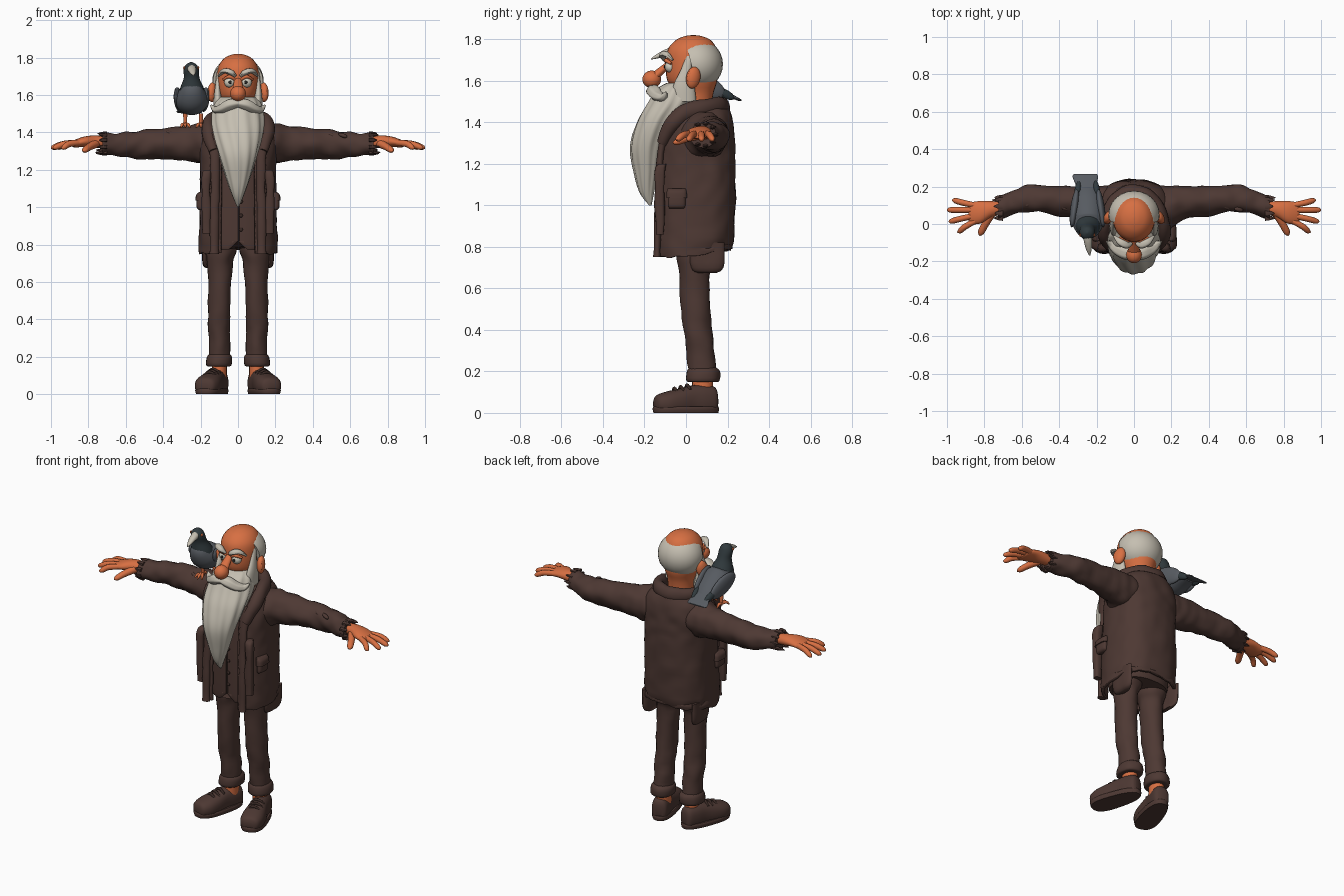
import bpy, bmesh, math, random
from mathutils import Vector, Matrix, noise

random.seed(4)
X, Y, Z = Vector((1, 0, 0)), Vector((0, 1, 0)), Vector((0, 0, 1))


def material(name, r, g, b):
    m = bpy.data.materials.new(name)
    m.diffuse_color = (r, g, b, 1)
    return m


SKIN = material("orange_skin", 0.68, 0.16, 0.055)
BROWN = material("brown_cloth", 0.075, 0.04, 0.033)
DARK = material("dark_brown", 0.04, 0.022, 0.018)
WHITE = material("grey_white_hair", 0.56, 0.52, 0.44)
EYE = material("eye_white", 0.65, 0.62, 0.52)
BLACK = material("pupil_black", 0.02, 0.02, 0.02)
GREY = material("feather_grey", 0.095, 0.105, 0.12)
TEAL = material("neck_feather_dark", 0.03, 0.042, 0.047)


def finish(name, bm, mat):
    bmesh.ops.recalc_face_normals(bm, faces=bm.faces)
    me = bpy.data.meshes.new(name)
    bm.to_mesh(me)
    bm.free()
    me.materials.append(mat)
    ob = bpy.data.objects.new(name, me)
    bpy.context.collection.objects.link(ob)
    return ob


def smooth_rings(rings, steps):
    """Catmull-Rom interpolation of (x, y, z, radius a, radius b)."""
    out, k = [], len(rings)
    for i in range(k - 1):
        q = [rings[max(0, min(k - 1, i + d))] for d in (-1, 0, 1, 2)]
        for j in range(steps):
            t = j / steps
            out.append([0.5 * (2 * b + (c - a) * t + (2 * a - 5 * b + 4 * c - d) * t * t
                               + (3 * b - a - 3 * c + d) * t ** 3) for a, b, c, d in zip(*q)])
    return out + [list(rings[-1])]


def loft(name, rings, mat, axis=None, n=20, steps=4, p=2, ripple=(0, 1), rough=0,
         s=1, gap=0, ref=Z, fn=None):
    """Skin elliptical rings along a path; s = -1 mirrors, gap leaves the front open."""
    R = smooth_rings(rings, steps)
    bm, rows = bmesh.new(), []
    for i, r in enumerate(R):
        c = Vector(r[:3])
        if axis:
            u, v = {'x': (Y, Z), 'y': (X, Z), 'z': (X, Y)}[axis]
        else:
            t = (Vector(R[min(i + 1, len(R) - 1)][:3]) - Vector(R[max(i - 1, 0)][:3])).normalized()
            u = t.cross(ref).normalized()
            v = u.cross(t)
        row = []
        for j in range(n + 1 if gap else n):
            th = math.radians(-90 + gap + (360 - 2 * gap) * j / n)
            f = 1 + ripple[0] * math.cos(ripple[1] * th + 2 * math.sin(i * 0.15))
            ca, sa = math.cos(th), math.sin(th)
            d = (u * max(r[3], 0.002) * math.copysign(abs(ca) ** (2 / p), ca)
                 + v * max(r[4], 0.002) * math.copysign(abs(sa) ** (2 / p), sa))
            co = c + d * f
            if rough:
                co += d.normalized() * rough * noise.noise(co * 16)
            if fn:
                co = fn(co)
            row.append(bm.verts.new((co.x * s, co.y, co.z)))
        rows.append(row)
    for a, b in zip(rows, rows[1:]):
        for j in range(n):
            k = (j + 1) % len(a)
            bm.faces.new((a[j], a[k], b[k], b[j]))
    if not gap:
        bm.faces.new(rows[0])
        bm.faces.new(rows[-1])
    return finish(name, bm, mat)


def blob(name, loc, size, mat, rot=(0, 0, 0), cuts=()):
    """Ellipsoid, optionally trimmed by (point, outward normal) planes."""
    bm = bmesh.new()
    bmesh.ops.create_uvsphere(bm, u_segments=24, v_segments=16, radius=1)
    m = Matrix.Translation(loc)
    for a, ax in zip(rot[::-1], 'ZYX'):
        m = m @ Matrix.Rotation(math.radians(a), 4, ax)
    bm.transform(m @ Matrix.Diagonal((*size, 1)))
    for co, no in cuts:
        g = bm.verts[:] + bm.edges[:] + bm.faces[:]
        r = bmesh.ops.bisect_plane(bm, geom=g, plane_co=co, plane_no=no, clear_outer=True)
        edges = [e for e in r['geom_cut'] if isinstance(e, bmesh.types.BMEdge)]
        bmesh.ops.holes_fill(bm, edges=edges, sides=0)
    return finish(name, bm, mat)


# Head, bald crown, back hair
loft("head", [(0, .05, 1.42, .075, .07), (0, .045, 1.53, .08, .085), (0, .03, 1.6, .103, .12),
              (0, .027, 1.68, .112, .123), (0, .03, 1.75, .106, .118), (0, .035, 1.795, .075, .085),
              (0, .035, 1.815, .035, .04), (0, .035, 1.82, .005, .005)], SKIN, 'z', 28)
blob("back_hair", (0, .05, 1.68), (.137, .128, .125), WHITE,
     cuts=[((0, .02, 1.7), (0, -1, -.25)), ((0, .1, 1.785), (0, -.25, 1)), ((0, .1, 1.58), (0, -.2, -1))])
blob("nose_tip", (0, -.165, 1.607), (.042, .045, .042), SKIN)
loft("nose_bridge", [(0, -.075, 1.69, .018, .02), (0, -.115, 1.655, .025, .026),
                     (0, -.16, 1.615, .034, .034)], SKIN, 'z')

# Beard with wavy strands
loft("beard", [(0, -.03, 1.59, .09, .06), (0, -.045, 1.56, .118, .095), (0, -.07, 1.49, .138, .115),
               (0, -.135, 1.4, .132, .1), (0, -.185, 1.28, .102, .083), (0, -.192, 1.15, .062, .057),
               (0, -.188, 1.06, .03, .034), (0, -.172, 1.0, .004, .006)],
     WHITE, 'z', 56, 6, ripple=(.035, 11))

for s in (-1, 1):
    side = "left" if s > 0 else "right"
    # Face details
    blob(side + "_ear", (s * .137, .035, 1.615), (.024, .036, .053), SKIN, (-12, 0, s * 25))
    blob(side + "_ear_hollow", (s * .152, .022, 1.618), (.009, .018, .032), SKIN, (-12, 0, s * 25))
    blob(side + "_eye", (s * .044, -.076, 1.668), (.03, .026, .029), EYE)
    blob(side + "_pupil", (s * .042, -.102, 1.668), (.008, .004, .009), BLACK)
    loft(side + "_eyelid", [(.016, -.088, 1.68, .008, .007), (.045, -.096, 1.698, .011, .01),
                            (.078, -.072, 1.682, .007, .006)], SKIN, n=10, s=s)
    loft(side + "_eyebrow", [(.014, -.105, 1.7, .008, .008), (.04, -.112, 1.722, .019, .015),
                             (.075, -.095, 1.728, .018, .013), (.105, -.065, 1.7, .006, .005)],
         WHITE, n=16, ripple=(.08, 5), s=s)
    loft(side + "_moustache", [(-.005, -.155, 1.555, .03, .02), (.04, -.155, 1.55, .036, .03),
                               (.085, -.135, 1.527, .033, .026), (.12, -.11, 1.522, .022, .018),
                               (.145, -.095, 1.545, .005, .005)], WHITE, n=24, ripple=(.05, 6), s=s)
    loft(side + "_sideburn", [(.1, .02, 1.72, .014, .02), (.108, .0, 1.65, .014, .026),
                              (.108, -.01, 1.58, .022, .05), (.1, -.01, 1.5, .03, .06)], WHITE, 'z', s=s)

    # Sleeve with worn ragged cuff
    loft(side + "_sleeve", [(.06, .07, 1.34, .12, .1), (.17, .085, 1.338, .118, .112), (.26, .115, 1.34, .09, .096),
                            (.4, .125, 1.338, .077, .08), (.55, .138, 1.335, .07, .074),
                            (.66, .11, 1.337, .064, .062), (.725, .085, 1.34, .063, .061)],
         BROWN, 'x', 28, 7, rough=.012, s=s)
    for k in range(9):
        a = k * math.tau / 9
        y, z = .085 + .056 * math.cos(a), 1.34 + .054 * math.sin(a)
        loft(side + "_cuff_rag", [(.7, y, z, .018, .012), (.73, y, z, .013, .009),
                                  (.74 + random.random() * .025, y, z, .002, .002)], BROWN, 'x', 6, 2, s=s)
    for k in range(6):
        x = .3 + k * .065
        blob(side + "_sleeve_tear", (s * x, .075 + random.random() * .05, 1.4 - .004 * k),
             (.026, .012, .011), BROWN, (random.uniform(-20, 20), 20, random.uniform(-30, 30)))

    # Hand
    loft(side + "_palm", [(.69, .085, 1.345, .034, .03), (.76, .08, 1.35, .042, .033), (.82, .063, 1.35, .06, .028),
                          (.87, .058, 1.34, .058, .021), (.885, .058, 1.337, .045, .014)], SKIN, 'x', s=s)
    for y0, x1, y1 in ((.1, .972, .128), (.075, 1.0, .075), (.045, .99, .012), (.015, .945, -.043)):
        m = (.86 + x1) / 2
        loft(side + "_finger", [(.85, y0, 1.345, .015, .016), (m, (y0 + y1) / 2, 1.338, .016, .017),
                                (x1 - .015, y1 + (y0 - y1) * .1, 1.32, .014, .014),
                                (x1, y1, 1.314, .003, .003)], SKIN, n=12, s=s)
    loft(side + "_thumb", [(.76, .06, 1.34, .024, .024), (.795, .0, 1.322, .02, .019),
                           (.818, -.045, 1.305, .017, .015), (.825, -.063, 1.3, .003, .003)], SKIN, n=12, s=s)

    # Trouser leg, turn-up, ankle
    loft(side + "_trouser_leg", [(.085, .045, .86, .085, .1), (.09, .045, .76, .08, .09), (.094, .04, .68, .065, .075),
                                 (.098, .05, .45, .06, .07), (.1, .07, .3, .056, .067), (.1, .082, .17, .056, .068)],
         BROWN, 'z', 24, 5, rough=.008, s=s)
    loft(side + "_turn_up", [(.1, .082, .148, .05, .06), (.1, .082, .155, .067, .078), (.1, .082, .2, .067, .08),
                             (.1, .082, .218, .05, .065)], BROWN, 'z', 24, 3, rough=.008, s=s)
    loft(side + "_ankle", [(.1, .08, .08, .04, .05), (.1, .08, .17, .04, .05)], SKIN, 'z', s=s)

    # Shoe, splayed outward
    turn = Matrix.Translation((.135, 0, 0)) @ Matrix.Rotation(math.radians(17), 4, 'Z')

    def place(co):
        return turn @ Vector((co.x, co.y, max(co.z, .004)))

    loft(side + "_shoe", [(0, -.158, .04, .025, .02), (0, -.145, .045, .052, .04), (0, -.1, .045, .068, .057),
                          (0, -.04, .05, .066, .066), (0, .03, .06, .055, .072), (0, .09, .06, .053, .075),
                          (0, .14, .06, .045, .066), (0, .155, .055, .025, .045)], BROWN, 'y', 24, p=2.4, s=s, fn=place)
    loft(side + "_sole", [(0, 0, 0, .066, .16), (0, 0, .02, .071, .164), (0, 0, .03, .066, .16)],
         BROWN, 'z', 32, 2, p=2.6, s=s, fn=lambda c: turn @ Vector((c.x * (1 - .8 * c.y), c.y, c.z)))
    for k in range(3):
        y, z = -.055 + k * .032, .113 + k * .008
        loft(side + "_lace", [(-.04, y, z - .018, .007, .007), (0, y - .004, z + .006, .008, .008),
                              (.04, y, z - .018, .007, .007)], DARK, n=8, s=s, fn=place)

    # Coat front edge, pocket, button row
    loft(side + "_coat_edge", [(.125, -.085, 1.4, .03, .02), (.122, -.122, 1.25, .025, .017),
                               (.125, -.135, 1.0, .024, .016), (.128, -.138, .75, .024, .016)],
         BROWN, 'z', 16, 5, rough=.008, s=s)
    loft(side + "_pocket", [(.197, -.045, .985, .012, .035), (.203, -.045, 1.0, .018, .042),
                            (.203, -.045, 1.06, .018, .042)], BROWN, 'z', p=3, s=s)
    loft(side + "_pocket_flap", [(.205, -.045, 1.035, .023, .05), (.202, -.045, 1.065, .022, .048),
                                 (.195, -.045, 1.08, .014, .045)], BROWN, 'z', p=3, s=s)
    loft(side + "_hip_pocket", [(.17, -.125, .86, .022, .02), (.17, -.125, 1.15, .025, .024),
                                (.165, -.11, 1.2, .015, .015)], BROWN, 'z', p=3, rough=.01, s=s)
    # Hanging lining below the hem
    loft(side + "_lining", [(.16, .105, .675, .016, .045), (.17, .105, .7, .02, .075),
                            (.175, .1, .82, .02, .09)], BROWN, 'z', rough=.01, s=s)


# Waistcoat with split lower hem
def waist_hem(c):
    lift = max(0, .05 - abs(c.x)) if c.z < .8 and c.y < 0 else 0
    return Vector((c.x, c.y, c.z + lift))


loft("waistcoat", [(0, .035, .77, .16, .145), (0, .035, .82, .17, .15), (0, .035, 1.1, .17, .15),
                   (0, .04, 1.35, .16, .14), (0, .05, 1.45, .1, .1)], BROWN, 'z', 48, p=2.5, fn=waist_hem)
loft("waistcoat_seam", [(.004, -.115, .82, .005, .006), (.004, -.117, 1.25, .005, .006)], DARK, 'z', 8)
for k in range(5):
    blob("button", (.016, -.119, .88 + k * .075), (.01, .006, .01), DARK)


# Long coat shell, open at the front
def coat_hem(c):
    if c.z < .8:
        c.z += .035 * max(0, c.y) / .2 + .012 * noise.noise(c * 22)
    return c


coat = loft("coat", [(0, .037, .75, .2, .178), (0, .038, .8, .202, .182), (0, .045, 1.0, .197, .185),
                     (0, .047, 1.2, .194, .182), (0, .055, 1.33, .198, .17), (0, .062, 1.41, .185, .155),
                     (0, .07, 1.46, .14, .13)], BROWN, 'z', 64, 7, p=2.5, rough=.006, gap=22, fn=coat_hem)
mod = coat.modifiers.new("thickness", 'SOLIDIFY')
mod.thickness = .016
mod.offset = 0

# Thick turned-down collar
half = [(.13, -.115, 1.3, .025, .025), (.155, -.07, 1.385, .036, .04), (.155, .0, 1.445, .036, .044),
        (.125, .09, 1.468, .037, .046), (.07, .155, 1.475, .035, .044)]
loft("collar", half + [(0, .175, 1.475, .035, .044)] + [(-r[0], *r[1:]) for r in half[::-1]], BROWN, rough=.006)

# Pigeon on the shoulder
loft("pigeon_body", [(-.25, .2, 1.53, .012, .04), (-.25, .14, 1.55, .045, .07), (-.248, .07, 1.565, .075, .086),
                     (-.246, .01, 1.585, .08, .086), (-.246, -.03, 1.625, .055, .062),
                     (-.246, -.035, 1.66, .03, .04)], GREY, n=24, ref=X)
loft("pigeon_neck", [(-.246, .0, 1.6, .072, .074), (-.246, -.012, 1.64, .062, .062), (-.248, -.03, 1.69, .042, .044),
                     (-.25, -.045, 1.735, .041, .04), (-.25, -.047, 1.762, .028, .028),
                     (-.25, -.047, 1.776, .004, .004)], TEAL, 'z', 24)
loft("pigeon_beak", [(-.248, -.07, 1.74, .024, .022), (-.245, -.1, 1.733, .022, .018),
                     (-.241, -.14, 1.718, .014, .011), (-.237, -.168, 1.705, .003, .003)], WHITE, 'y', 14)
loft("pigeon_tail", [(-.25, .12, 1.575, .05, .02), (-.255, .19, 1.54, .05, .012), (-.26, .25, 1.512, .068, .008),
                     (-.26, .268, 1.505, .06, .003)], GREY, 'y', 20, p=3)
for s in (-1, 1):
    blob("pigeon_wing", (-.248 + s * .07, .085, 1.575), (.022, .11, .055), GREY, (-22, 0, s * 8))
    blob("pigeon_wing_tip", (-.25 + s * .05, .18, 1.54), (.018, .06, .022), TEAL, (-25, 0, s * 8))
    blob("pigeon_eye", (-.25 + s * .038, -.06, 1.745), (.005, .009, .009), SKIN)
    fx = -.24 + s * .042
    loft("pigeon_leg", [(fx, .045, 1.5, .012, .012), (fx, .05, 1.43, .009, .009)], SKIN, 'z', 10)
    for dx, dy in ((-.025, -.045), (0, -.055), (.025, -.045), (0, .04)):
        loft("pigeon_toe", [(fx, .05, 1.44, .009, .009), (fx + dx * .6, .05 + dy * .6, 1.442, .009, .009),
                            (fx + dx, .05 + dy, 1.425, .004, .004)], SKIN, n=8, steps=3)

# Smooth shading on everything
bpy.ops.object.select_all(action='SELECT')
bpy.context.view_layer.objects.active = coat
bpy.ops.object.shade_smooth_by_angle(angle=math.radians(50))
